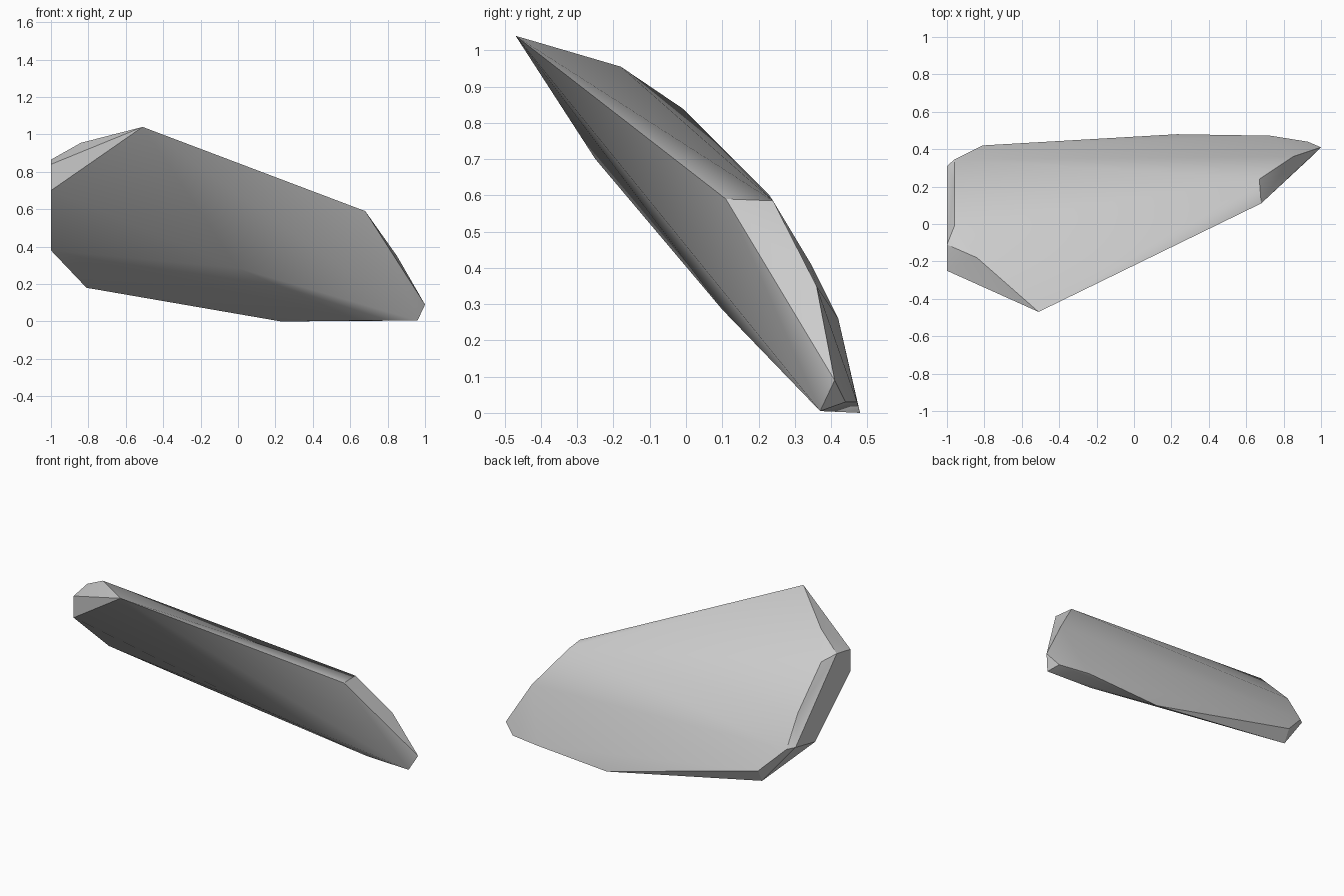
import bpy
import bmesh
from math import radians
from mathutils import Vector

default_cube = bpy.data.objects.get("Cube")
if default_cube:
    bpy.data.objects.remove(default_cube, do_unlink=True)


def make_material(name, colour):
    material = bpy.data.materials.new(name)
    material.use_nodes = True
    material.diffuse_color = colour
    material.node_tree.nodes["Principled BSDF"].inputs["Base Color"].default_value = colour
    return material


def make_hull(name, corners, material):
    """Wrap a faceted convex stone around its corner points."""
    mesh = bpy.data.meshes.new(name)
    bm = bmesh.new()
    for corner in corners:
        bm.verts.new(Vector(corner))
    result = bmesh.ops.convex_hull(bm, input=bm.verts)
    unused = [v for v in result["geom_interior"] if isinstance(v, bmesh.types.BMVert)]
    bmesh.ops.delete(bm, geom=unused, context="VERTS")
    bmesh.ops.recalc_face_normals(bm, faces=bm.faces)
    bm.to_mesh(mesh)
    bm.free()
    mesh.materials.append(material)
    stone = bpy.data.objects.new(name, mesh)
    bpy.context.collection.objects.link(stone)
    return stone


# Rim around the leaning front face, with its slight bulge last
front_rim = [(-0.51, -0.47, 1.04), (0.68, 0.11, 0.59), (0.96, 0.37, 0.005),
             (0.65, 0.385, 0.005), (-0.81, 0.38, 0.18), (-1, 0.11, 0.38),
             (-1, -0.25, 0.7), (-1, -0.25, 0.84), (0, 0.1, 0.285)]

# Rim around the rounded back face
back_rim = [(-0.84, -0.18, 0.955), (0.67, 0.24, 0.585), (0.85, 0.36, 0.35),
            (1, 0.41, 0.09), (0.93, 0.44, 0.03), (0.73, 0.472, 0.03),
            (0.23, 0.48, 0), (-0.81, 0.42, 0.26)]

# Chipped right end, between the two faces
chipped_end = [(-0.96, 0.345, 0.41), (-0.96, 0.23, 0.6), (-0.96, -0.01, 0.84),
               (-1, -0.11, 0.865), (-1, 0.31, 0.42)]

grey_stone = make_material("grey stone", (0.6, 0.6, 0.6, 1))
shard = make_hull("stone_shard", front_rim + back_rim + chipped_end, grey_stone)

# Soft shading across the broad faces, crisp edges at the chips
bpy.ops.object.select_all(action="DESELECT")
shard.select_set(True)
bpy.context.view_layer.objects.active = shard
bpy.ops.object.shade_smooth_by_angle(angle=radians(30))
